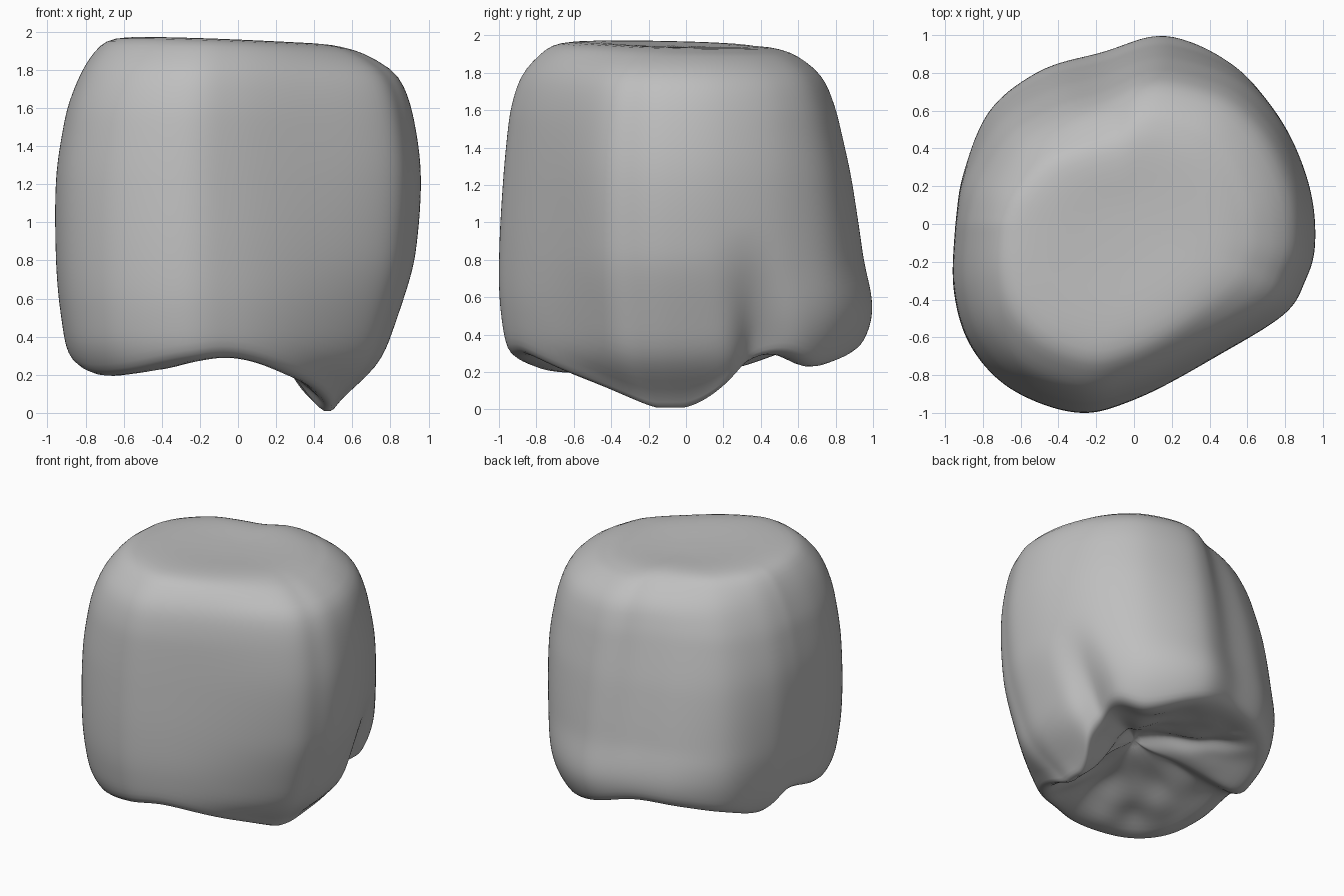
import bpy, bmesh, math
from mathutils import Vector, noise

old = bpy.data.objects.get("Cube")
if old:
    bpy.data.objects.remove(old, do_unlink=True)

COLS, WALL = 108, 20

# Widest outline seen from above, with the height of the lower rim: x, y, rim
OUTLINE = [Vector(p) for p in (
    (.96, -.1, -.01), (.93, .22, .06), (.8, .58, .29), (.57, .85, .22),
    (.18, 1, .3), (-.17, .91, .37), (-.5, .82, .36), (-.78, .61, .3),
    (-.92, .27, .21), (-.95, 0, .31), (-.96, -.35, .24), (-.87, -.65, .19),
    (-.65, -.88, .2), (-.3, -1, .26), (0, -.93, .28), (.4, -.73, .17),
    (.79, -.49, .05), (.91, -.3, 0))]

# Width of the body at each height, as a share of the outline, for four sides
HEIGHTS = (1.9, 1.8, 1.6, 1.25, .8, .5, .25, 0)
LEFT = (.66, .86, .95, 1, .965, .87, .76, .5)
BACK = (.58, .72, .8, .88, .95, 1, .88, .6)
RIGHT = (.78, .85, .93, .99, .99, .96, .89, .6)
FRONT = (.78, .88, .94, .975, 1, .99, .92, .65)


def spline(a, b, c, d, t):
    return b + (c - a) * (t / 2) + (a * 2 - b * 5 + c * 4 - d) * (t * t / 2) \
        + (b * 3 - a - c * 3 + d) * (t ** 3 / 2)


def outline_at(u):
    i, n = int(u), len(OUTLINE)
    return spline(*(OUTLINE[(i + k) % n] for k in (-1, 0, 1, 2)), u - i)


def profile_at(values, z):
    last = len(HEIGHTS) - 1
    i = next((k for k in range(last) if z >= HEIGHTS[k + 1]), last - 1)
    t = (HEIGHTS[i] - z) / (HEIGHTS[i] - HEIGHTS[i + 1])
    pts = [values[min(max(i + k, 0), last)] for k in (-1, 0, 1, 2)]
    return spline(*pts, min(max(t, 0), 1))


def width_at(p, z):
    c, s = Vector((p.x, p.y)).normalized()
    side = profile_at(LEFT if c > 0 else RIGHT, z)
    end = profile_at(BACK if s > 0 else FRONT, z)
    # The back right corner leans inward towards the top
    lean = max(-c, 0) * max(s, 0) * max(z - .7, 0) * .17
    return side * c * c + end * s * s - lean


def bump(x, width):
    return math.exp(-(x / width) ** 2)


def column(u):
    """Points down one meridian, from the top plateau to the middle below."""
    p = outline_at(u)
    rim = max(p.z, 0)
    pts = []
    # Slightly dished, tilted top
    shoulder = width_at(p, HEIGHTS[0])
    for k, z in ((.15, 1.94), (.35, 1.943), (.6, 1.952), (.8, 1.948), (.92, 1.928)):
        x, y = p.x * shoulder * k, p.y * shoulder * k
        pts.append((x, y, z - .035 * x - .02 * y))
    # Side wall with a groove between the two lobes
    low = rim + .06
    angle = math.atan2(p.y, p.x)
    for r in range(WALL + 1):
        z = HEIGHTS[0] + (low - HEIGHTS[0]) * r / WALL
        f = width_at(p, z)
        depth = .12 * min(max((.95 - z) / .6, 0), 1) ** 1.3
        f -= depth * bump(angle - .5 + .3 * (z - .4), .14)
        pts.append((p.x * f, p.y * f, z))
    # Rounded rim, then the hollow, knobbly underside
    for k in (.96, .88, .78, .68, .58, .48, .38, .28, .18, .08):
        x, y = p.x * f * k, p.y * f * k
        if k > .9:
            z = rim + .015
        else:
            v = 1 - k / .88
            z = rim + (.42 - rim) * (1 - (1 - v) ** 1.2)
            rough = noise.noise(Vector((x, y, 0)) * 4.5)
            fissure = bump(x + y - .12 - .1 * math.sin(x * 6), .08)
            z += v ** .5 * (.13 * rough * k + .07 * fissure)
        pts.append((x, y, max(z, 0)))
    return pts


# Rounded body: loft the meridians and close both poles
bm = bmesh.new()
n = len(OUTLINE)
grid = [[bm.verts.new(q) for q in column(i * n / COLS)] for i in range(COLS)]
top = bm.verts.new((0, 0, 1.94))
bottom = bm.verts.new((0, 0, .45))
for i, a in enumerate(grid):
    b = grid[(i + 1) % COLS]
    bm.faces.new((top, a[0], b[0]))
    bm.faces.new((bottom, b[-1], a[-1]))
    for r in range(len(a) - 1):
        bm.faces.new((a[r], a[r + 1], b[r + 1], b[r]))
bmesh.ops.recalc_face_normals(bm, faces=bm.faces)
for f in bm.faces:
    f.smooth = True
mesh = bpy.data.meshes.new("rounded_body")
bm.to_mesh(mesh)
bm.free()
body = bpy.data.objects.new("rounded_body", mesh)
bpy.context.collection.objects.link(body)
body.modifiers.new("smooth_surface", "SUBSURF").levels = 1

# Plain grey finish
grey = bpy.data.materials.new("matte_grey")
grey.use_nodes = True
colour = (.52, .52, .52, 1)
grey.diffuse_color = colour
grey.node_tree.nodes["Principled BSDF"].inputs["Base Color"].default_value = colour
mesh.materials.append(grey)
